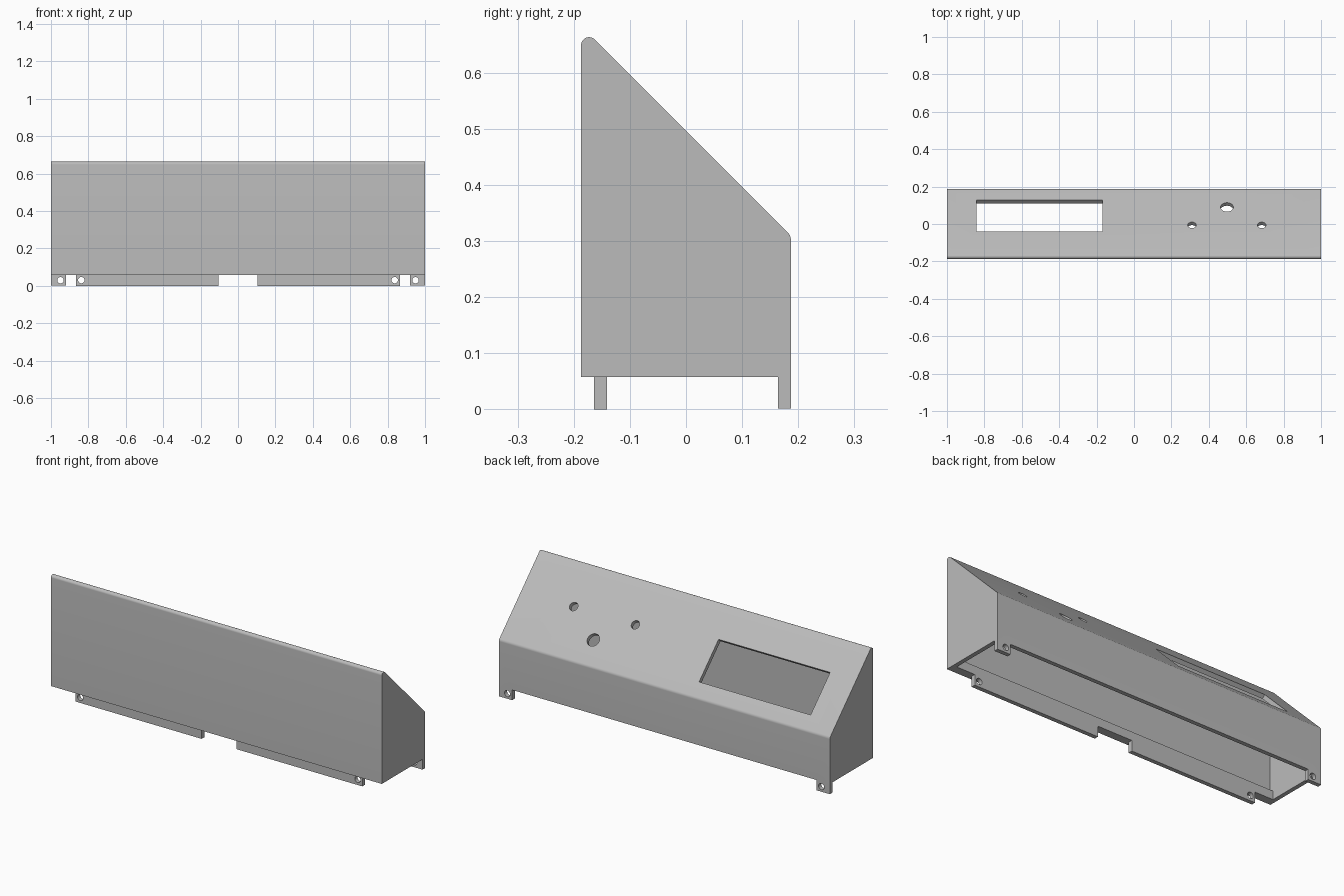
import bpy, bmesh
from math import radians, cos, sin, tan, pi
from mathutils import Matrix, Vector

cube = bpy.data.objects.get("Cube")
if cube:
    bpy.data.objects.remove(cube, do_unlink=True)

grey = bpy.data.materials.new("plain grey")
grey.use_nodes = True
GREY = (0.5, 0.5, 0.5, 1)
grey.diffuse_color = GREY
grey.node_tree.nodes["Principled BSDF"].inputs["Base Color"].default_value = GREY

HALF = 0.187           # half depth of the housing
WALL = 0.023           # sheet thickness
FLOOR = 0.058          # lower rim of the walls
CREST = 0.497          # height of the sloped panel at y = 0
INNER = HALF - WALL


def add_object(name, bm):
    bmesh.ops.recalc_face_normals(bm, faces=bm.faces)
    mesh = bpy.data.meshes.new(name)
    bm.to_mesh(mesh)
    bm.free()
    mesh.materials.append(grey)
    obj = bpy.data.objects.new(name, mesh)
    bpy.context.collection.objects.link(obj)
    return obj


def prism(name, points, offset):
    """Extrude a closed outline of 3D points along an offset."""
    bm = bmesh.new()
    face = bm.faces.new([bm.verts.new(p) for p in points])
    moved = bmesh.ops.extrude_face_region(bm, geom=[face])["geom"]
    bmesh.ops.translate(bm, vec=offset, verts=[v for v in moved if isinstance(v, bmesh.types.BMVert)])
    return add_object(name, bm)


def box(name, low, high):
    low, high = Vector(low), Vector(high)
    bm = bmesh.new()
    size = Matrix.Diagonal(high - low).to_4x4()
    bmesh.ops.create_cube(bm, size=1, matrix=Matrix.Translation((low + high) / 2) @ size)
    return add_object(name, bm)


def drill(center, radius, tilt):
    bm = bmesh.new()
    bmesh.ops.create_cone(bm, cap_ends=True, segments=40, radius1=radius, radius2=radius, depth=0.12,
                          matrix=Matrix.Translation(center) @ Matrix.Rotation(tilt, 4, "X"))
    return add_object("drill_cutter", bm)


def cut(target, cutter):
    cutter.hide_render = True
    mod = target.modifiers.new("cut", "BOOLEAN")
    mod.operation, mod.solver, mod.object = "DIFFERENCE", "EXACT", cutter
    bpy.context.view_layer.objects.active = target
    bpy.ops.object.modifier_apply(modifier=mod.name)
    bpy.data.objects.remove(cutter, do_unlink=True)


def arc(y, z, radius, start, end, steps):
    angles = [radians(start + (end - start) * i / steps) for i in range(steps + 1)]
    return [(y + radius * cos(a), z + radius * sin(a)) for a in angles]


# Housing: side profile with rounded crest and rounded back shoulder
r_top, r_back = 0.0145, 0.02
outline = [(-HALF, 0.002)]
outline += arc(-HALF + r_top, CREST + HALF - r_top / tan(pi / 8), r_top, 180, 45, 12)
outline += arc(HALF - r_back, CREST - HALF - r_back * tan(pi / 8), r_back, 45, 0, 6)
outline += [(HALF, 0.002)]
housing = prism("housing", [(-1, y, z) for y, z in outline], (2, 0, 0))

# Trim the lower edge, leaving a tab at each back corner
cut(housing, box("trim_cutter", (-2, -1, -1), (2, INNER, FLOOR)))
cut(housing, box("trim_cutter", (-0.92, 0, -1), (0.92, 1, FLOOR)))

# Hollow interior, open underneath
inside = CREST - WALL * 2 ** 0.5
cavity = [(-INNER, -0.1), (-INNER, inside + INNER), (INNER, inside - INNER), (INNER, -0.1)]
cut(housing, prism("cavity_cutter", [(WALL - 1, y, z) for y, z in cavity], (2 - 2 * WALL, 0, 0)))

# Display window, cut square to the sloped panel
window = []
for x, y in [(-0.842, -0.041), (-0.168, -0.041), (-0.168, 0.127), (-0.842, 0.127)]:
    window.append((x, y + 0.04, CREST - y + 0.04))
cut(housing, prism("window_cutter", window, (0, -0.08, -0.08)))

# Control holes in the sloped panel
for x, y, radius in [(0.497, 0.09, 0.034), (0.31, -0.006, 0.023), (0.683, -0.006, 0.023)]:
    cut(housing, drill((x, y, CREST - y), radius, -pi / 4))

# Mounting strip inside the front wall, notched in the middle
half_strip = [(0.105, FLOOR), (0.105, 0), (0.866, 0), (0.866, FLOOR), (1 - WALL, FLOOR), (1 - WALL, 0.105)]
strip = half_strip + [(-x, z) for x, z in reversed(half_strip)]
mounting_strip = prism("mounting_strip", [(x, -INNER, z) for x, z in strip], (0, WALL, 0))

# Screw holes in the tabs and strip ends
for side in (-1, 1):
    cut(housing, drill((side * 0.949, HALF, 0.03), 0.017, pi / 2))
    cut(mounting_strip, drill((side * 0.838, -INNER, 0.03), 0.017, pi / 2))

# Smooth the rounded edges and hole walls, keep corners crisp
for obj in (housing, mounting_strip):
    bpy.ops.object.select_all(action="DESELECT")
    obj.select_set(True)
    bpy.context.view_layer.objects.active = obj
    bpy.ops.object.shade_smooth_by_angle(angle=radians(30))
